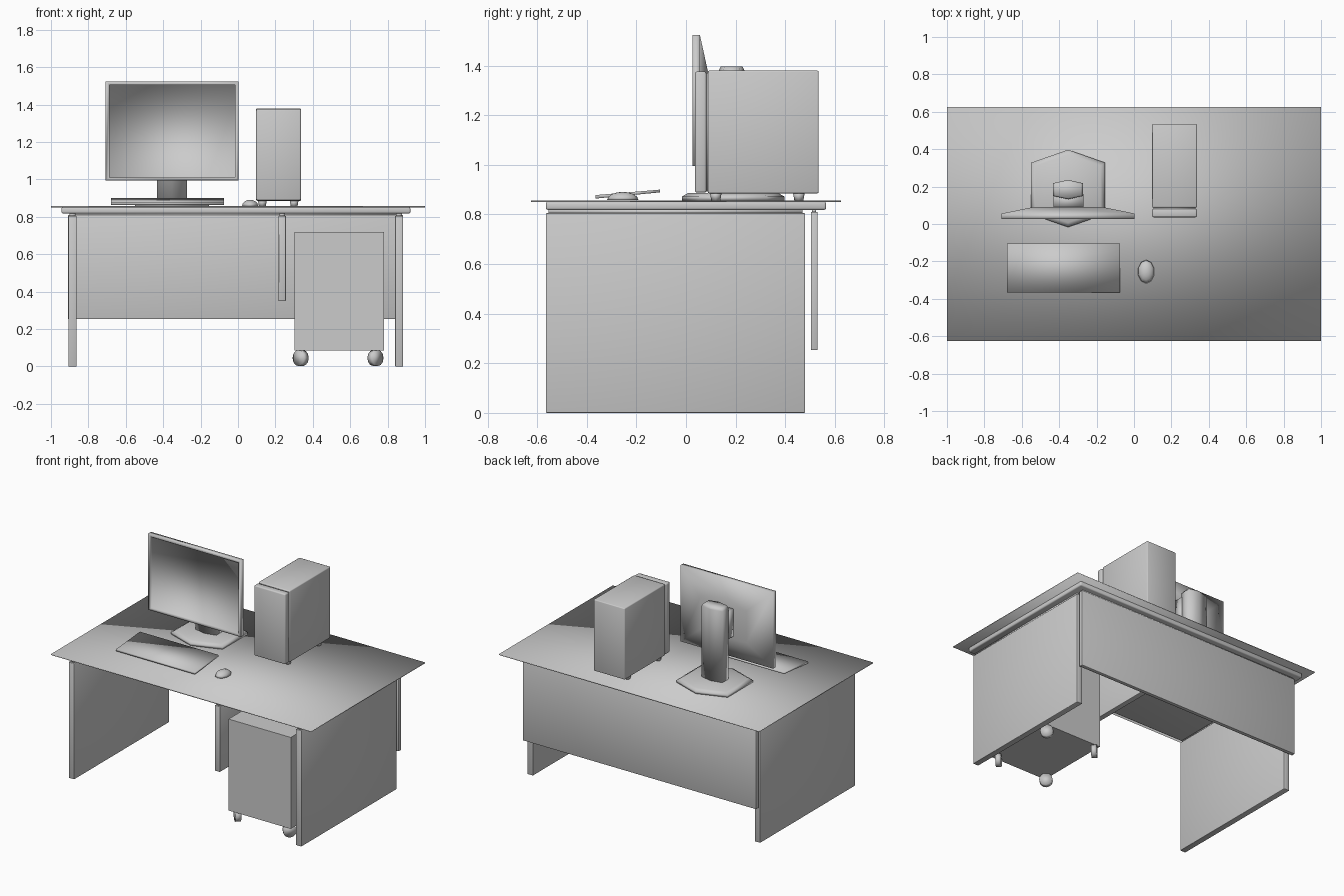
import bpy, bmesh, math
from mathutils import Matrix, Vector

cube = bpy.data.objects.get("Cube")
if cube:
    bpy.data.objects.remove(cube, do_unlink=True)

# Single matte grey
grey = bpy.data.materials.new("plain_grey")
grey.use_nodes = True
grey.diffuse_color = (0.6, 0.6, 0.6, 1)
grey.node_tree.nodes["Principled BSDF"].inputs["Base Color"].default_value = (0.6, 0.6, 0.6, 1)


def finish(name, bm, smooth=True):
    bmesh.ops.recalc_face_normals(bm, faces=bm.faces)
    mesh = bpy.data.meshes.new(name)
    bm.to_mesh(mesh)
    bm.free()
    mesh.materials.append(grey)
    for p in mesh.polygons:
        p.use_smooth = smooth
    ob = bpy.data.objects.new(name, mesh)
    bpy.context.collection.objects.link(ob)
    return ob


def box(name, xs, ys, zs, bevel=0, smooth=True):
    bm = bmesh.new()
    bmesh.ops.create_cube(bm, size=1)
    for v in bm.verts:
        v.co = Vector([lo + (c + 0.5) * (hi - lo) for c, (lo, hi) in zip(v.co, (xs, ys, zs))])
    if bevel:
        bmesh.ops.bevel(bm, geom=bm.edges[:], offset=bevel, segments=2, profile=0.5, affect='EDGES')
    return finish(name, bm, smooth)


def loft(name, rings, smooth=True):
    """Bridge rings of equal point count and cap both ends."""
    bm = bmesh.new()
    loops = [[bm.verts.new(p) for p in ring] for ring in rings]
    n = len(loops[0])
    for a, b in zip(loops, loops[1:]):
        for i in range(n):
            j = (i + 1) % n
            bm.faces.new((a[i], a[j], b[j], b[i]))
    bm.faces.new(loops[0][::-1])
    bm.faces.new(loops[-1])
    return finish(name, bm, smooth)


def hexagon(cx, cy, w, side, tip, z, s=1):
    """Hexagon pointing along y: half width, side half length, tip half length."""
    pts = [(0, -tip), (w, -side), (w, side), (0, tip), (-w, side), (-w, -side)]
    return [(cx + s * x, cy + s * y, z) for x, y in pts]


def upright_rect(xs, y, zs):
    return [(xs[0], y, zs[0]), (xs[1], y, zs[0]), (xs[1], y, zs[1]), (xs[0], y, zs[1])]


# Desk: thin overhanging sheet on a rounded slab
box("desk_top_sheet", (-1, 1), (-0.625, 0.625), (0.851, 0.857))
box("desk_top_slab", (-0.944, 0.922), (-0.565, 0.565), (0.818, 0.851), 0.008)

# Upright panels, each joined to the slab by a narrower strip
for name, x0, x1, bottom in (("right_side_panel", -0.906, -0.863, 0),
                             ("left_side_panel", 0.84, 0.882, 0),
                             ("cabinet_partition", 0.217, 0.256, 0.35)):
    box(name, (x0, x1), (-0.565, 0.48), (bottom, 0.805), 0.003)
    box(name + "_strip", (x0 + 0.006, x1 - 0.006), (-0.555, 0.47), (0.803, 0.82))
box("back_panel", (-0.91, 0.882), (0.503, 0.53), (0.253, 0.81), 0.003)
box("back_panel_strip", (-0.9, 0.872), (0.508, 0.525), (0.808, 0.82))

# Drawer cabinet on casters whose wheels roll along the diagonals
box("drawer_cabinet", (0.302, 0.78), (-0.535, 0.016), (0.085, 0.72), smooth=False)
for side, x, sx in (("right", 0.335, 1), ("left", 0.735, -1)):
    for end, y, sy in (("front", -0.485, 1), ("back", 0, -1)):
        bm = bmesh.new()
        turn = Matrix.Rotation(-sx * sy * math.pi / 4, 4, 'Z') @ Matrix.Rotation(math.pi / 2, 4, 'X')
        bmesh.ops.create_cone(bm, cap_ends=True, segments=12, radius1=0.043, radius2=0.043,
                              depth=0.036, matrix=Matrix.Translation((x, y, 0.045)) @ turn)
        finish(f"{end}_{side}_caster", bm)

# Monitor: frame with a recessed screen and a tapered back
frame_x, frame_z = (-0.708, 0.003), (0.995, 1.524)
screen_x, screen_z = (-0.687, -0.015), (1.01, 1.506)
loft("monitor_housing", [upright_rect(screen_x, 0.036, screen_z),
                         upright_rect(screen_x, 0.026, screen_z),
                         upright_rect(frame_x, 0.026, frame_z),
                         upright_rect(frame_x, 0.056, frame_z),
                         upright_rect((-0.53, -0.175), 0.092, (1.14, 1.36))])
box("monitor_bracket", (-0.43, -0.27), (0.085, 0.16), (1.16, 1.35))

# Monitor stand
cx = -0.3525
base = dict(cx=cx, cy=0.19, w=0.197, side=0.138, tip=0.207)
loft("stand_base", [hexagon(z=0.857, **base), hexagon(z=0.872, **base),
                    hexagon(z=0.886, s=0.88, **base)])
post = dict(cx=cx, cy=0.184, w=0.08, side=0.034, tip=0.052)
loft("stand_post", [hexagon(z=0.88, **post), hexagon(z=1.38, **post),
                    hexagon(z=1.396, s=0.85, **post)])

# Keyboard: thin tilted plate on a slim rear foot
loft("keyboard", [[(x, -0.365, 0.864), (x, -0.105, 0.889), (x, -0.105, 0.9), (x, -0.365, 0.878)]
                  for x in (-0.68, -0.075)])

# Mouse: low dome
bm = bmesh.new()
bmesh.ops.create_uvsphere(bm, u_segments=10, v_segments=8, radius=1)
bmesh.ops.bisect_plane(bm, geom=bm.verts[:] + bm.edges[:] + bm.faces[:], dist=1e-4,
                       plane_co=(0, 0, 0), plane_no=(0, 0, 1), clear_inner=True)
bmesh.ops.holes_fill(bm, edges=[e for e in bm.edges if e.is_boundary])
bmesh.ops.transform(bm, verts=bm.verts, matrix=Matrix.Translation((0.065, -0.255, 0.858))
                    @ Matrix.Diagonal((0.045, 0.063, 0.033, 1)))
finish("mouse", bm)

# Computer tower: bezel, recessed groove, body and feet
box("tower_body", (0.097, 0.337), (0.088, 0.535), (0.885, 1.38), 0.006)
box("tower_groove", (0.105, 0.329), (0.07, 0.1), (0.893, 1.37))
box("tower_bezel", (0.097, 0.337), (0.036, 0.082), (0.888, 1.376), 0.008)
for side, x in (("right", 0.13), ("left", 0.3)):
    for end, y in (("front", 0.12), ("back", 0.455)):
        bm = bmesh.new()
        bmesh.ops.create_cone(bm, cap_ends=True, segments=8, radius1=0.018, radius2=0.024, depth=0.034,
                              matrix=Matrix.Translation((x, y, 0.872)))
        finish(f"tower_{end}_{side}_foot", bm)
